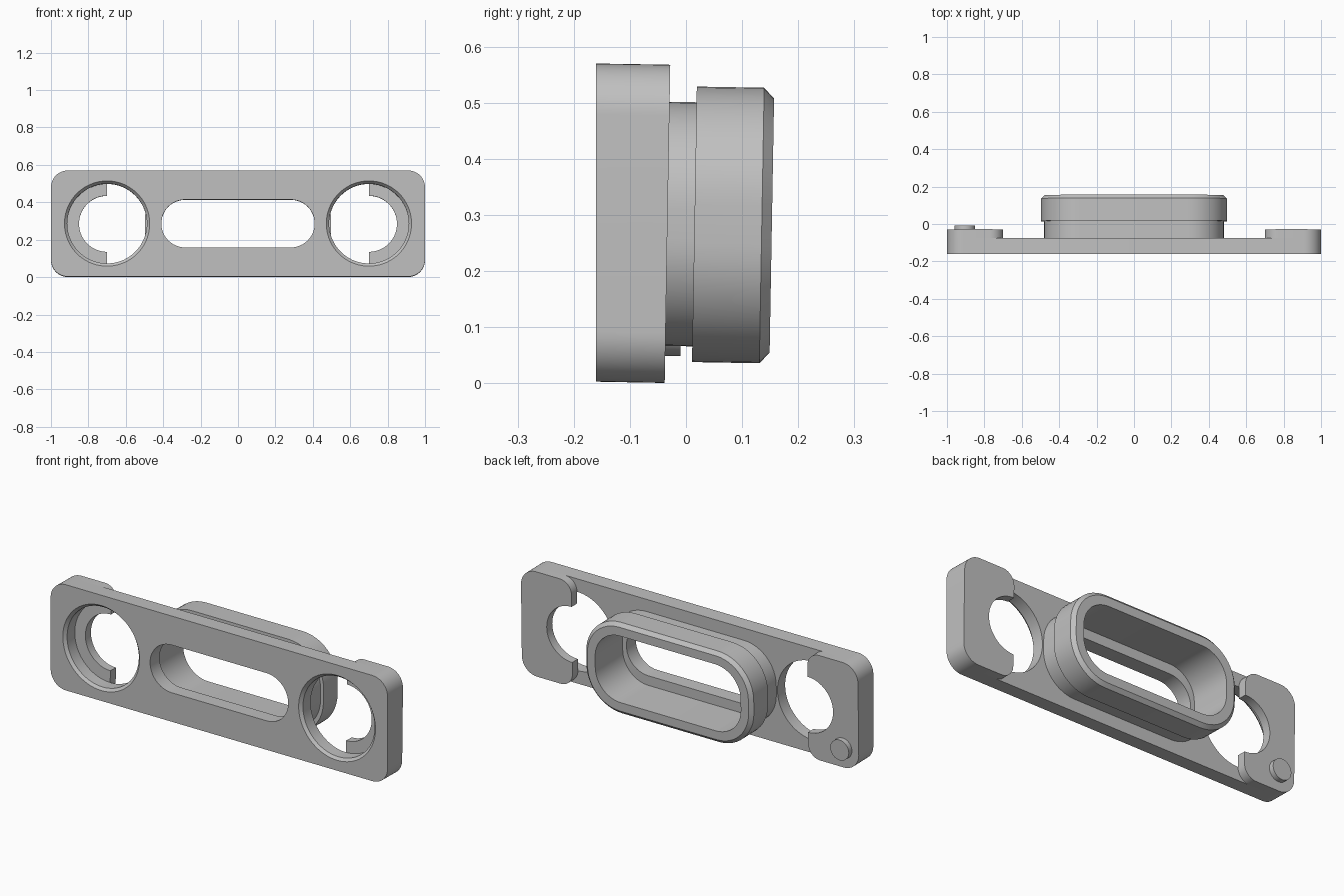
import bpy, bmesh
from math import sin, cos, pi, radians

if "Cube" in bpy.data.objects:
    bpy.data.objects.remove(bpy.data.objects["Cube"])

MID = 0.2865                      # mid height of the plate
FRONT, BACK, PAD_BACK = -0.16, -0.08, -0.033
HOLE_X = 0.70
LEAN = 0.0175                     # slight backward lean of everything behind the front face

grey = bpy.data.materials.new("mid_grey")
grey.use_nodes = True
grey.diffuse_color = (0.53, 0.53, 0.53, 1)
grey.node_tree.nodes["Principled BSDF"].inputs["Base Color"].default_value = (0.53, 0.53, 0.53, 1)


def arc(cx, cz, r, start, end, steps):
    angles = [radians(start + (end - start) * i / steps) for i in range(steps + 1)]
    return [(cx + r * cos(a), cz + r * sin(a)) for a in angles]


def rounded_rect(hx, hz, r, steps=12):
    pts = []
    for sx, sz, start in ((1, 1, 0), (-1, 1, 90), (-1, -1, 180), (1, -1, 270)):
        pts += arc(sx * (hx - r), MID + sz * (hz - r), r, start, start + 90, steps)
    return pts


def circle(cx, cz, r, steps=72):
    return arc(cx, cz, r, 0, 360, steps)[:-1]


def loft(name, rings, closed=False):
    """Skin outlines placed along y; closed joins last ring to first, else both ends are capped."""
    bm = bmesh.new()
    loops = [[bm.verts.new((x, y, z)) for x, z in pts] for pts, y in rings]
    pairs = list(zip(loops, loops[1:]))
    if closed:
        pairs.append((loops[-1], loops[0]))
    else:
        bm.faces.new(loops[0])
        bm.faces.new(loops[-1])
    for a, b in pairs:
        n = len(a)
        for i in range(n):
            j = (i + 1) % n
            bm.faces.new((a[i], a[j], b[j], b[i]))
    bmesh.ops.recalc_face_normals(bm, faces=bm.faces)
    mesh = bpy.data.meshes.new(name)
    bm.to_mesh(mesh)
    bm.free()
    mesh.materials.append(grey)
    obj = bpy.data.objects.new(name, mesh)
    bpy.context.collection.objects.link(obj)
    return obj


def cut(obj, cutters):
    for c in cutters:
        c.hide_render = True
        mod = obj.modifiers.new("cut", "BOOLEAN")
        mod.operation, mod.solver, mod.object = "DIFFERENCE", "EXACT", c
    graph = bpy.context.evaluated_depsgraph_get()
    mesh = bpy.data.meshes.new_from_object(obj.evaluated_get(graph))
    obj.modifiers.clear()
    obj.data = mesh
    for c in cutters:
        bpy.data.objects.remove(c)


# Plate with a central slot and two chamfered round holes
outline = rounded_rect(1.0, 0.2835, 0.09)
plate = loft("plate", [(outline, FRONT), (outline, BACK)])
slot = rounded_rect(0.41, 0.128, 0.1279)
cutters = [loft("slot_cutter", [(slot, -0.3), (slot, 0.1)])]
for s in (-1, 1):
    wide, bore = circle(s * HOLE_X, MID, 0.248), circle(s * HOLE_X, MID, 0.213)
    cutters.append(loft("hole_cutter", [(wide, -0.18), (bore, -0.145), (bore, 0.1)]))
cut(plate, cutters)
parts = [plate]

# End pads, each with a half-round notch forming a lip behind the hole
top, low = MID + 0.2835, MID - 0.2835
pad = (arc(0.91, top - 0.09, 0.09, 0, 90, 12)
       + arc(HOLE_X + 0.07, top - 0.07, 0.07, 90, 180, 10)
       + arc(HOLE_X, MID, 0.15, 90, -90, 32)
       + arc(HOLE_X + 0.07, low + 0.07, 0.07, 180, 270, 10)
       + arc(0.91, low + 0.09, 0.09, 270, 360, 12))
for side, s in (("left", 1), ("right", -1)):
    pts = [(s * x, z) for x, z in pad]
    parts.append(loft(side + "_pad", [(pts, BACK), (pts, PAD_BACK)]))

# Hollow collar: neck, wider rim with chamfered back edge, inner cavity
neck = rounded_rect(0.48, 0.2175, 0.19)
rim = rounded_rect(0.497, 0.2455, 0.21)
rim_edge = rounded_rect(0.478, 0.2265, 0.191)
cavity = rounded_rect(0.432, 0.18, 0.15)
parts.append(loft("collar", [(neck, BACK), (neck, 0.015), (rim, 0.015), (rim, 0.135),
                             (rim_edge, 0.153), (cavity, 0.153), (cavity, BACK)], closed=True))

# Small locating pin on the right pad
pin = circle(-0.905, 0.106, 0.055, 40)
parts.append(loft("locating_pin", [(pin, PAD_BACK), (pin, -0.006)]))

# Lean the back while keeping the front face upright, then shade
bpy.ops.object.select_all(action="DESELECT")
for obj in parts:
    for v in obj.data.vertices:
        if v.co.y > FRONT + 0.005:
            depth = v.co.y - FRONT
            v.co.y += LEAN * (v.co.z - MID)
            v.co.z -= LEAN * depth
    obj.select_set(True)
bpy.context.view_layer.objects.active = plate
bpy.ops.object.shade_smooth_by_angle(angle=radians(30))
